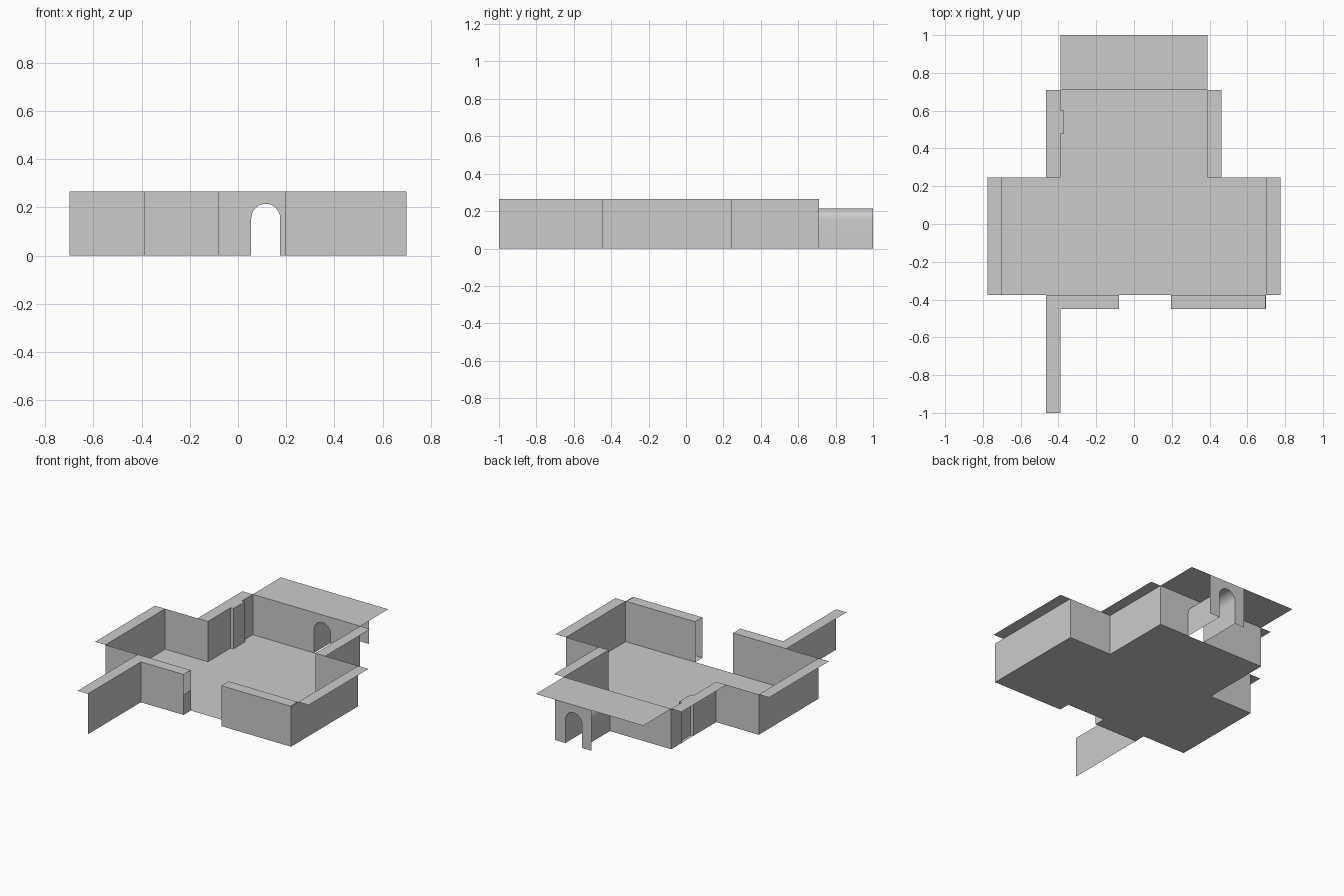
import bpy, math

if "Cube" in bpy.data.objects:
    bpy.data.objects.remove(bpy.data.objects["Cube"])

H = 0.265                      # wall height
BACK, SIDE, FRONT, OUTER = 0.71, 0.245, -0.375, -0.45


def mesh_object(name, verts, faces, smooth=False):
    mesh = bpy.data.meshes.new(name)
    mesh.from_pydata(verts, [], faces)
    mesh.update()
    obj = bpy.data.objects.new(name, mesh)
    bpy.context.collection.objects.link(obj)
    return obj


def wall(name, path, height=H):
    """Thin upright wall following a plan path."""
    n = len(path)
    verts = [(x, y, 0) for x, y in path] + [(x, y, height) for x, y in path]
    return mesh_object(name, verts, [(i, i + 1, n + i + 1, n + i) for i in range(n - 1)])


def sheet(name, outline, z):
    """Flat horizontal polygon."""
    return mesh_object(name, [(x, y, z) for x, y in outline], [tuple(range(len(outline)))])


def rect(x0, x1, y0, y1):
    return [(x0, y0), (x1, y0), (x1, y1), (x0, y1)]


# Floor, with the front doorway notch
sheet("floor", [(-0.70, FRONT), (-0.39, FRONT), (-0.39, OUTER), (-0.08, OUTER),
                (-0.08, FRONT), (0.195, FRONT), (0.195, OUTER), (0.70, OUTER),
                (0.70, SIDE), (0.39, SIDE), (0.39, BACK), (-0.39, BACK),
                (-0.39, SIDE), (-0.70, SIDE)], 0)

# Room walls, left one with a shallow pilaster
pilaster = [(-0.39, 0.60), (-0.37, 0.60), (-0.37, 0.48), (-0.39, 0.48)]
wall("left_room_wall", [(-0.39, BACK)] + pilaster +
     [(-0.39, SIDE), (-0.70, SIDE), (-0.70, FRONT), (-0.08, FRONT)])
wall("right_room_wall", [(0.39, BACK), (0.39, SIDE), (0.70, SIDE), (0.70, FRONT), (0.195, FRONT)])

# Outer front walls and the low door jamb
wall("left_outer_wall", [(-0.39, -1), (-0.39, OUTER), (-0.08, OUTER)])
wall("right_outer_wall", [(0.195, OUTER), (0.70, OUTER), (0.70, FRONT)])
wall("low_door_jamb", [(-0.08, OUTER), (-0.08, FRONT)], H / 2)

# Wall caps
sheet("left_back_cap", [(-0.465, SIDE), (-0.465, BACK), (-0.39, BACK)] + pilaster + [(-0.39, SIDE)], H)
for name, r in {
    "right_back_cap": (0.39, 0.462, SIDE, BACK),
    "left_side_cap": (-0.775, -0.70, FRONT, SIDE),
    "right_side_cap": (0.70, 0.775, FRONT, SIDE),
    "left_front_cap": (-0.39, -0.08, OUTER, FRONT),
    "right_front_cap": (0.195, 0.695, OUTER, FRONT),
    "front_passage_cap": (-0.465, -0.39, -1, FRONT),
    "back_cap": (-0.39, 0.39, BACK, 1),
}.items():
    sheet(name, rect(*r), H)

# Arch profile shared by the doorway, tunnel and end frame
CX, R, SPRING, N = 0.115, 0.06, 0.155, 12
arc = [(CX + R * math.cos(math.pi * i / N), SPRING + R * math.sin(math.pi * i / N)) for i in range(N + 1)]
arch = [(CX + R, 0)] + arc + [(CX - R, 0)]


def arched_wall(name, x0, x1, y):
    """Upright panel with the arch cut out of it, split in two at the crown."""
    crown = len(arch) // 2
    right = [(x1, 0), (x1, H), (CX, H)] + arch[crown::-1]
    left = [(x0, 0)] + arch[:crown - 1:-1] + [(CX, H), (x0, H)]
    verts = [(x, y, z) for x, z in right + left]
    k = len(right)
    return mesh_object(name, verts, [tuple(range(k)), tuple(range(k, len(verts)))])


arched_wall("back_wall", -0.39, 0.39, BACK)
arched_wall("tunnel_end_frame", -0.015, 0.25, 1.0)

# Tunnel between the two arches, open underneath
n = len(arch)
tunnel = mesh_object("arch_tunnel",
                     [(x, y, z) for y in (BACK, 1.0) for x, z in arch],
                     [(i, i + 1, n + i + 1, n + i) for i in range(n - 1)])
bpy.context.view_layer.objects.active = tunnel
tunnel.select_set(True)
bpy.ops.object.shade_smooth_by_angle(angle=math.radians(30))
